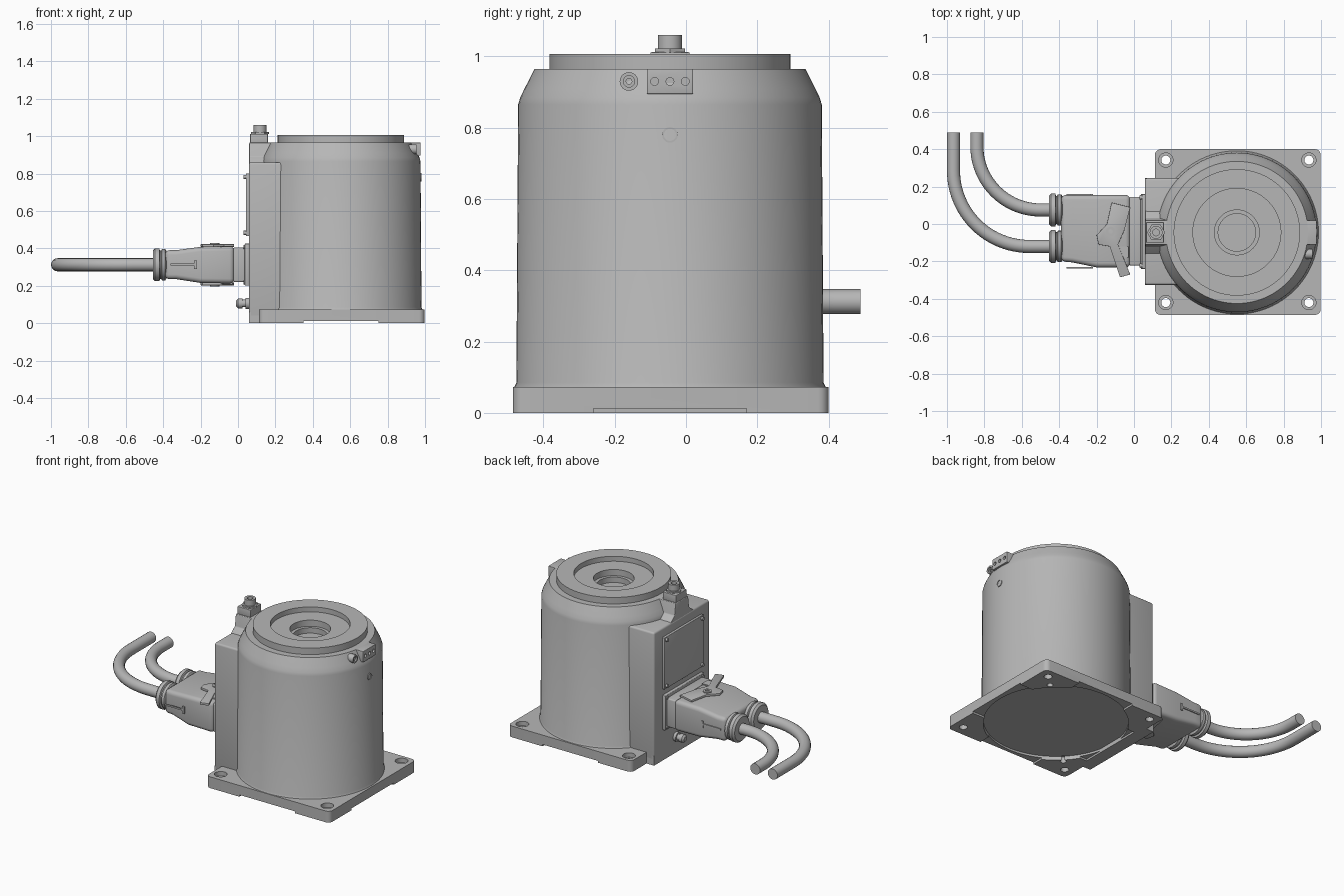
import bpy, bmesh, math
from mathutils import Matrix, Vector

if "Cube" in bpy.data.objects:
    bpy.data.objects.remove(bpy.data.objects["Cube"], do_unlink=True)

grey = bpy.data.materials.new("machined_grey")
grey.use_nodes = True
COLOUR = (0.47, 0.47, 0.47, 1)
grey.diffuse_color = COLOUR
for node in grey.node_tree.nodes:
    if node.type == 'BSDF_PRINCIPLED':
        node.inputs["Base Color"].default_value = COLOUR

CX, CY = 0.55, -0.045      # axis of the drum
UP = Vector((0, 0, 1))
BACK = Vector((-1, 0, 0))  # side carrying the connector
RIGHT = Vector((1, 0, 0))


def activate(ob):
    bpy.ops.object.select_all(action='DESELECT')
    ob.select_set(True)
    bpy.context.view_layer.objects.active = ob


def finish(name, bm, bevel=0.0, segments=3):
    bmesh.ops.recalc_face_normals(bm, faces=bm.faces)
    mesh = bpy.data.meshes.new(name)
    bm.to_mesh(mesh)
    bm.free()
    ob = bpy.data.objects.new(name, mesh)
    bpy.context.collection.objects.link(ob)
    mesh.materials.append(grey)
    activate(ob)
    if bevel:
        mod = ob.modifiers.new("bevel", 'BEVEL')
        mod.width, mod.segments = bevel, segments
        mod.limit_method = 'ANGLE'
        bpy.ops.object.modifier_apply(modifier=mod.name)
    bpy.ops.object.shade_smooth_by_angle(angle=math.radians(35))
    return ob


def loft(name, rings, bevel=0.0, segments=3):
    """Skin a stack of point rings and cap both ends."""
    bm = bmesh.new()
    rows = [[bm.verts.new(p) for p in ring] for ring in rings]
    for a, b in zip(rows, rows[1:]):
        n = len(a)
        for i in range(n):
            bm.faces.new((a[i], a[(i + 1) % n], b[(i + 1) % n], b[i]))
    bm.faces.new(rows[0])
    bm.faces.new(rows[-1])
    return finish(name, bm, bevel, segments)


def box(name, x, y, z, bevel=0.0):
    ring = [(x[0], y[0]), (x[1], y[0]), (x[1], y[1]), (x[0], y[1])]
    return loft(name, [[(a, b, h) for a, b in ring] for h in z], bevel)


def lathe(name, profile, origin, axis=UP, sides=32):
    """Turn a (radius, height) profile around an axis."""
    turn = Matrix.Translation(origin) @ axis.to_track_quat('Z', 'Y').to_matrix().to_4x4()
    angles = [2 * math.pi * i / sides for i in range(sides)]
    return loft(name, [[turn @ Vector((r * math.cos(a), r * math.sin(a), h)) for a in angles]
                       for r, h in profile])


def rod(name, radius, start, length, axis=UP, sides=24):
    return lathe(name, [(radius, 0), (radius, length)], start, axis, sides)


def cut(target, cutters):
    for cutter in cutters:
        cutter.hide_render = True
        activate(target)
        mod = target.modifiers.new("cut", 'BOOLEAN')
        mod.operation, mod.solver, mod.object = 'DIFFERENCE', 'EXACT', cutter
        bpy.ops.object.modifier_apply(modifier=mod.name)
        bpy.data.objects.remove(cutter, do_unlink=True)
    bpy.ops.object.shade_smooth_by_angle(angle=math.radians(35))


# Square base plate with rounded corners
H = 0.443
corners = []
for k, (sx, sy) in enumerate([(1, 1), (-1, 1), (-1, -1), (1, -1)]):
    for step in range(6):
        a = math.pi / 2 * (k + step / 5)
        corners.append((CX + 0.005 + sx * (H - 0.03) + 0.03 * math.cos(a),
                        CY + 0.002 + sy * (H - 0.03) + 0.03 * math.sin(a)))
base = loft("base_plate", [[(x, y, z) for x, y in corners] for z in (0, 0.073)])

# Bolt holes, dowel holes and underside relief
tools = [rod("relief", 0.42, (CX, CY, -0.1), 0.125, sides=96),
         box("relief_x", (0, 1.1), (-0.26, 0.17), (-0.1, 0.012)),
         box("relief_y", (0.35, 0.75), (-0.6, 0.6), (-0.1, 0.012))]
for x in (0.17, 0.935):
    for y in (0.342, -0.42):
        tools.append(lathe("bolt_hole", [(0.024, -0.1), (0.024, 0.045), (0.038, 0.045), (0.038, 0.2)],
                           (x, y, 0)))
for x, y in ((0.865, 0.275), (0.24, -0.35)):
    tools.append(rod("dowel_hole", 0.018, (x, y, -0.1), 0.14))
cut(base, tools)

# Drum body with shoulder, top ring and stepped central bore
lathe("drum_body", [(0.41, 0.04), (0.438, 0.07), (0.431, 0.085), (0.426, 0.865), (0.42, 0.885),
                    (0.408, 0.91), (0.38, 0.965), (0.338, 0.965), (0.338, 1.007), (0.235, 1.007),
                    (0.235, 0.975), (0.12, 0.975), (0.12, 0.935), (0.1, 0.935), (0.1, 0.9)],
      (CX, CY, 0), sides=96)

# Rear connection housing
box("rear_housing", (0.058, 0.45), (-0.325, 0.245), (0.03, 0.86), 0.012)
box("rear_housing_foot", (0.058, 0.14), (-0.325, 0.245), (0, 0.06))
box("rear_cover", (0.042, 0.06), (-0.24, 0.16), (0.465, 0.8), 0.003)
box("connector_flange", (0.036, 0.06), (-0.24, 0.16), (0.2, 0.425), 0.004)
for y in (-0.222, 0.142):
    for z in (0.483, 0.782, 0.217, 0.408):
        rod("cover_screw", 0.011, (0.06, y, z), 0.031, BACK, 12)

# Top pedestal with plug
loft("pedestal", [[(x, y, z) for x, y in ((0.06, a), (0.3, a), (0.3, b), (0.06, b))]
                  for z, a, b in ((0.85, -0.17, 0.08), (0.89, -0.12, 0.03), (0.965, -0.11, 0.02))], 0.004)
box("plug_block", (0.065, 0.16), (-0.1, 0.01), (0.96, 1.012), 0.003)
rod("plug_nut", 0.048, (0.118, CY, 1.01), 0.012, UP, 6)
lathe("plug", [(0.034, 0), (0.034, 0.04), (0.018, 0.04), (0.018, 0.025)], (0.118, CY, 1.02))

# Stop block with three holes, and a screw beside it
stop = box("stop_block", (0.88, 0.976), (-0.11, 0.02), (0.895, 0.965), 0.003)
cut(stop, [rod("stop_hole", 0.011, (0.95, CY + d, 0.93), 0.1, RIGHT, 16) for d in (-0.043, 0, 0.043)])
lathe("shoulder_screw", [(0.026, 0), (0.026, 0.075), (0.016, 0.075), (0.016, 0.065),
                         (0.008, 0.065), (0.008, 0.05)], (0.88, -0.16, 0.93), RIGHT)
lathe("side_port", [(0.022, 0), (0.022, 0.032), (0.017, 0.032), (0.017, 0.025)],
      (0.948, CY, 0.78), RIGHT)

# Air fitting low on the rear housing
lathe("air_fitting", [(0.03, 0), (0.03, 0.02), (0.02, 0.02), (0.02, 0.035), (0.026, 0.035),
                      (0.026, 0.06), (0.014, 0.07)], (0.06, 0.02, 0.105), BACK, 20)

# Connector hood, widening towards the housing
def rect(x, y0, y1, z0, z1):
    return [(x, y0, z0), (x, y1, z0), (x, y1, z1), (x, y0, z1)]


loft("connector_hood", [rect(-0.39, -0.2, 0.155, 0.235, 0.39),
                        rect(-0.33, -0.205, 0.155, 0.235, 0.39),
                        rect(-0.2, -0.232, 0.155, 0.215, 0.408),
                        rect(-0.02, -0.232, 0.155, 0.212, 0.412)], 0.025, 4)
box("connector_socket", (-0.025, 0.05), (-0.222, 0.145), (0.22, 0.405), 0.008)
for y in (-0.234, 0.157):
    box("hood_rib", (-0.235, -0.22), (y - 0.004, y + 0.004), (0.29, 0.335))
    box("hood_rib_bar", (-0.36, -0.22), (y - 0.004, y + 0.004), (0.308, 0.318))

# Locking levers above and below the hood
outline = [(-0.12, 0.115), (-0.02, 0.09), (-0.05, -0.03), (-0.085, -0.11), (-0.02, -0.27),
           (-0.075, -0.285), (-0.13, -0.12), (-0.19, -0.11), (-0.2, -0.06), (-0.145, 0.0)]
for label, z0, side in (("upper", 0.408, 1), ("lower", 0.216, -1)):
    lever = outline if side > 0 else outline[:4] + outline[6:]
    loft(label + "_lever", [[(x, y, z0 + side * h) for x, y in lever] for h in (0, 0.014)], 0.002, 2)
    lathe(label + "_lever_pivot", [(0.026, -0.02), (0.026, 0.02), (0.012, 0.02), (0.012, 0.014)],
          (-0.125, -0.04, z0), UP * side)
    box(label + "_catch", (-0.08, -0.03), (-0.18, -0.12), sorted((z0 - side * 0.01, z0 + side * 0.01)))

# Cable glands and bent cables
GLAND = [(0.075, 0), (0.084, 0.006), (0.084, 0.024), (0.076, 0.028), (0.076, 0.034),
         (0.088, 0.038), (0.088, 0.06), (0.076, 0.072), (0.04, 0.072)]
for label, y, radius, end_x in (("left", 0.075, 0.34, -0.84), ("right", -0.12, 0.405, -0.965)):
    lathe(label + "_gland", GLAND, (-0.383, y, 0.312), BACK)
    cx, cy = end_x + radius, y + radius
    path = [(-0.42, y)]
    for i in range(25):
        a = -math.pi / 2 * (1 + i / 24)
        path.append((cx + radius * math.cos(a), cy + radius * math.sin(a)))
    path.append((end_x, 0.49))
    curve = bpy.data.curves.new(label + "_cable", 'CURVE')
    curve.dimensions = '3D'
    curve.bevel_depth, curve.bevel_resolution = 0.035, 6
    curve.use_fill_caps = True
    spline = curve.splines.new('POLY')
    spline.points.add(len(path) - 1)
    for point, (px, py) in zip(spline.points, path):
        point.co = (px, py, 0.312, 1)
    cable = bpy.data.objects.new(label + "_cable", curve)
    bpy.context.collection.objects.link(cable)
    curve.materials.append(grey)
    activate(cable)
    bpy.ops.object.convert(target='MESH')
    bpy.ops.object.shade_smooth_by_angle(angle=math.radians(35))
